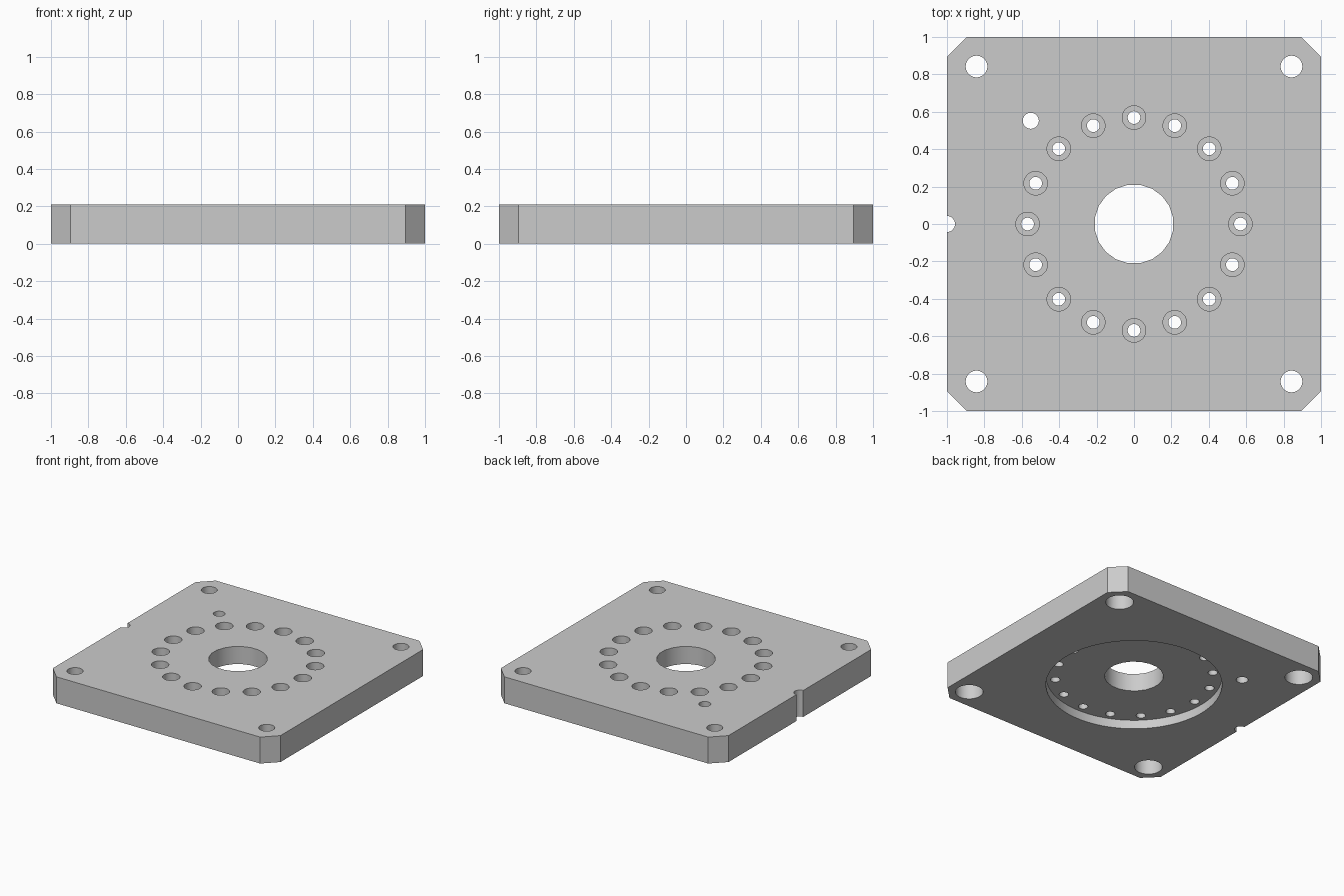
import bpy, bmesh, math
from mathutils import Matrix

cube = bpy.data.objects.get("Cube")
if cube:
    bpy.data.objects.remove(cube, do_unlink=True)

THICK = 0.21
OVER = 0.1  # overshoot of cutters past the plate

steel = bpy.data.materials.new("plain grey metal")
steel.use_nodes = True
GREY = (0.6, 0.6, 0.6, 1)
steel.diffuse_color = GREY
steel.node_tree.nodes["Principled BSDF"].inputs["Base Color"].default_value = GREY


def add_object(name, bm):
    mesh = bpy.data.meshes.new(name)
    bm.to_mesh(mesh)
    bm.free()
    mesh.materials.append(steel)
    obj = bpy.data.objects.new(name, mesh)
    bpy.context.collection.objects.link(obj)
    return obj


def drill(plate, name, centres, radius, low=-OVER, high=THICK + OVER, sides=32):
    """Cut a vertical cylinder out of the plate at every centre."""
    bm = bmesh.new()
    turn = Matrix.Rotation(math.pi / sides, 4, 'Z')
    for x, y in centres:
        place = Matrix.Translation((x, y, (low + high) / 2)) @ turn
        bmesh.ops.create_cone(bm, cap_ends=True, segments=sides, radius1=radius,
                              radius2=radius, depth=high - low, matrix=place)
    cutter = add_object(name, bm)
    cutter.hide_render = True
    mod = plate.modifiers.new(name, 'BOOLEAN')
    mod.operation = 'DIFFERENCE'
    mod.solver = 'EXACT'
    mod.object = cutter
    bpy.context.view_layer.objects.active = plate
    bpy.ops.object.modifier_apply(modifier=name)
    bpy.data.objects.remove(cutter, do_unlink=True)


# Square plate with chamfered vertical corners
bm = bmesh.new()
bmesh.ops.create_cube(bm, size=2, matrix=Matrix.Translation((0, 0, THICK / 2))
                      @ Matrix.Diagonal((1, 1, THICK / 2, 1)))
upright = [e for e in bm.edges if abs(e.verts[0].co.z - e.verts[1].co.z) > 0.1]
bmesh.ops.bevel(bm, geom=upright, offset=0.105, segments=1, affect='EDGES')
plate = add_object("mounting_plate", bm)

# Hole positions
corners = [(sx * 0.842, sy * 0.842) for sx in (-1, 1) for sy in (-1, 1)]
ring = [(0.569 * math.cos(i * math.tau / 16), 0.569 * math.sin(i * math.tau / 16))
        for i in range(16)]

# Central bore and round recess underneath
drill(plate, "central_bore", [(0, 0)], 0.212, sides=20)
drill(plate, "bottom_recess", [(0, 0)], 0.634, high=0.07, sides=64)

# Bolt circle, counterbored from the top
drill(plate, "bolt_holes", ring, 0.034)
drill(plate, "bolt_counterbores", ring, 0.063, low=0.12)

# Corner holes, counterbored from below
drill(plate, "corner_holes", corners, 0.058)
drill(plate, "corner_counterbores", corners, 0.1, high=0.13)

# Locating hole and half-round edge notch
drill(plate, "locating_hole_and_notch", [(-0.552, 0.552), (-1, 0)], 0.043)

# Smooth walls with sharp rims
bpy.ops.object.select_all(action='DESELECT')
plate.select_set(True)
bpy.context.view_layer.objects.active = plate
bpy.ops.object.shade_smooth_by_angle(angle=math.radians(30))
